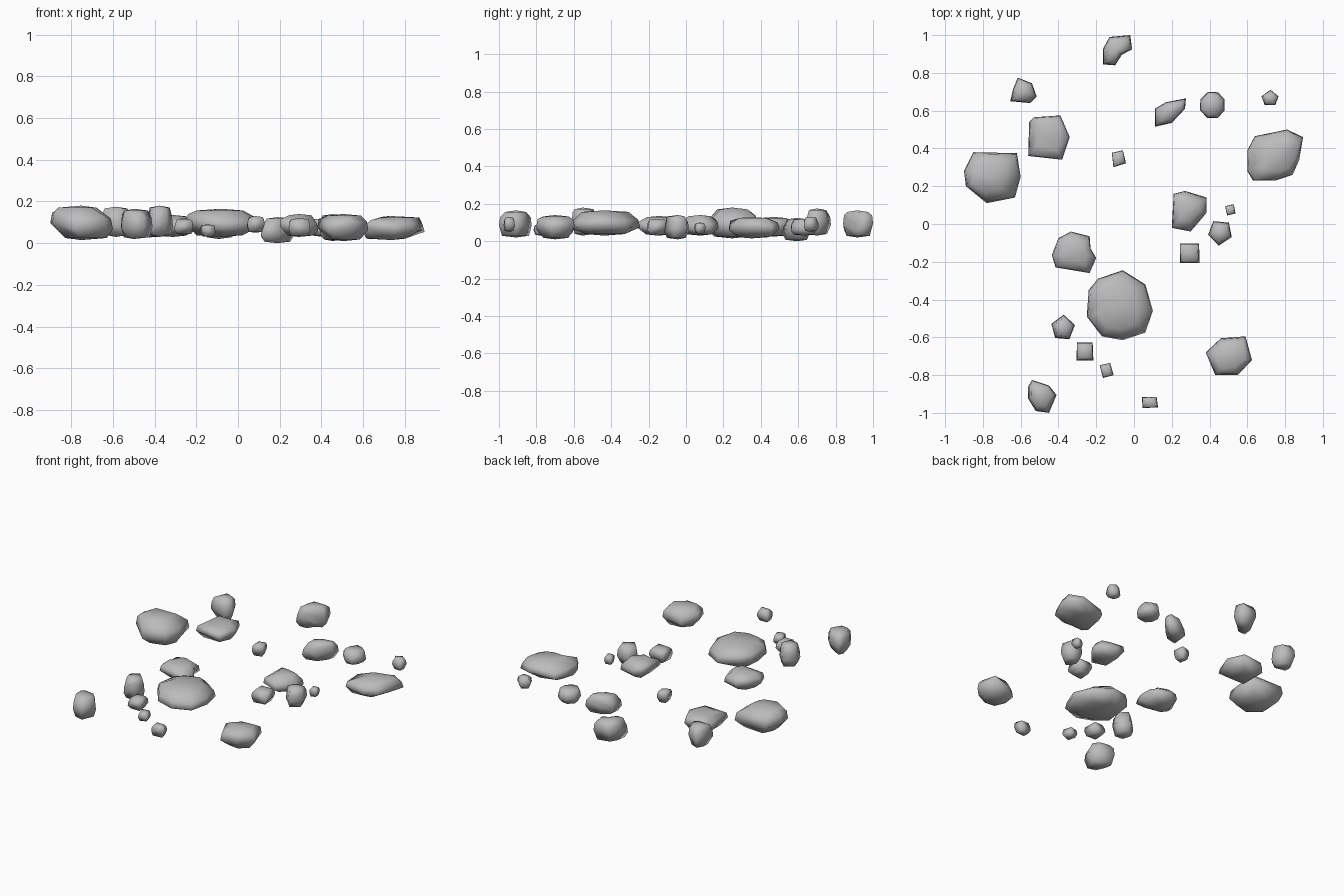
import bpy
import bmesh
import math
import random

random.seed(4)

cube = bpy.data.objects.get("Cube")
if cube:
    bpy.data.objects.remove(cube, do_unlink=True)

# One plain grey for every stone
grey = bpy.data.materials.new("stone_grey")
grey.use_nodes = True
grey.diffuse_color = (0.5, 0.5, 0.5, 1)
grey.node_tree.nodes["Principled BSDF"].inputs["Base Color"].default_value = grey.diffuse_color

# Cap widths: flat boulders taper more than chunky stones
FLAT, CHUNKY = 0.62, 0.72


def add_stone(name, outline, bottom, top, cap=FLAT, lean=0.0):
    """Loft a rounded stone through shrinking copies of its plan outline."""
    height = top - bottom
    count = len(outline)
    cx = sum(p[0] for p in outline) / count
    cy = sum(p[1] for p in outline) / count
    bm = bmesh.new()
    rings = []
    # Each corner keeps its own small rise so the rim is uneven
    rise = [random.uniform(-0.13, 0.13) for _ in outline]
    for level, width in [(0.06, cap), (0.4, 1.0), (0.7, 0.94), (0.94, cap)]:
        is_cap = width == cap
        ring = []
        for (px, py), lift in zip(outline, rise):
            spread = width * random.uniform(0.85, 1.15) if is_cap else width
            z = level if is_cap else level + lift
            shift = lean * (level - 0.5) if is_cap else 0
            ring.append(bm.verts.new((cx + (px - cx) * spread + shift,
                                      cy + (py - cy) * spread,
                                      bottom + height * z)))
        rings.append(ring)
    for low, high in zip(rings, rings[1:]):
        for i in range(count):
            j = (i + 1) % count
            bm.faces.new((low[i], low[j], high[j], high[i]))
    # Shallow peaks close the underside and the crown
    for ring, z in ((rings[0], bottom), (rings[-1], top)):
        peak = bm.verts.new((cx, cy, z))
        for i in range(count):
            bm.faces.new((ring[i], ring[(i + 1) % count], peak))
    bmesh.ops.recalc_face_normals(bm, faces=bm.faces)
    for face in bm.faces:
        face.smooth = True
    mesh = bpy.data.meshes.new(name)
    bm.to_mesh(mesh)
    bm.free()
    mesh.materials.append(grey)
    stone = bpy.data.objects.new(name, mesh)
    bpy.context.collection.objects.link(stone)


def rough_outline(x, y, width, depth, sides, turn):
    """Uneven polygon stretched to fill the given plan size."""
    points = []
    for i in range(sides):
        angle = math.radians(turn) + math.tau * (i + random.uniform(-0.08, 0.08)) / sides
        points.append((math.cos(angle), math.sin(angle)))
    xs, ys = zip(*points)

    def fit(value, values, centre, size):
        return centre + size * ((value - min(values)) / (max(values) - min(values)) - 0.5)

    return [(fit(px, xs, x, width), fit(py, ys, y, depth)) for px, py in points]


# Boulders and larger stones, each from its own plan outline
add_stone("centre_boulder",
          [(-.06, -.245), (.06, -.32), (.1, -.46), (.06, -.575), (-.06, -.615),
           (-.17, -.595), (-.25, -.49), (-.24, -.35), (-.19, -.29)], .03, .165)
add_stone("left_boulder",
          [(-.85, .38), (-.62, .375), (-.6, .25), (-.63, .14), (-.78, .11),
           (-.89, .2), (-.9, .28)], .015, .18, lean=-.04)
add_stone("right_boulder",
          [(.64, .465), (.81, .5), (.895, .46), (.875, .34), (.84, .26),
           (.75, .23), (.63, .23), (.6, .28), (.6, .39)], .015, .13, lean=.06)
add_stone("back_left_block",
          [(-.53, .565), (-.39, .575), (-.34, .46), (-.38, .34), (-.56, .36), (-.555, .54)],
          .025, .13)
add_stone("middle_right_stone",
          [(.21, .16), (.27, .175), (.385, .14), (.385, .06), (.3, -.04), (.2, -.02)],
          .03, .14)
add_stone("middle_left_stone",
          [(-.335, -.04), (-.235, -.065), (-.23, -.13), (-.2, -.18), (-.235, -.26),
           (-.415, -.23), (-.435, -.165), (-.4, -.075)], .03, .135)
add_stone("front_right_stone",
          [(.46, -.605), (.59, -.595), (.625, -.72), (.55, -.8), (.43, -.8), (.38, -.68)],
          .01, .14)
add_stone("front_left_stone",
          [(-.54, -.825), (-.45, -.855), (-.41, -.905), (-.45, -1), (-.52, -.99),
           (-.56, -.925), (-.56, -.86)], .02, .165, CHUNKY)
add_stone("back_bent_stone",
          [(-.13, .99), (-.02, 1), (-.01, .925), (-.065, .895), (-.1, .84),
           (-.165, .845), (-.165, .925)], .02, .165, CHUNKY)
add_stone("back_slanted_stone",
          [(.11, .61), (.17, .645), (.275, .665), (.27, .61), (.2, .535), (.11, .515)],
          0, .125, CHUNKY)
add_stone("back_left_wedge",
          [(-.615, .775), (-.54, .745), (-.515, .675), (-.55, .64), (-.655, .65),
           (-.64, .715)], .03, .175, CHUNKY)

# Pebbles: name, x, y, width, depth, bottom, top, sides, turn
PEBBLES = [
    ("back_right_pebble", .415, .63, .13, .14, .03, .12, 8, 22),
    ("far_right_pebble", .72, .67, .09, .08, .05, .13, 5, 90),
    ("back_centre_pebble", -.08, .345, .075, .09, .05, .13, 4, 60),
    ("tiny_right_pebble", .51, .075, .055, .06, .04, .1, 4, 55),
    ("right_pebble", .455, -.05, .125, .13, .01, .14, 5, 120),
    ("inner_right_pebble", .295, -.155, .105, .105, .03, .12, 4, 50),
    ("left_pebble", -.375, -.545, .125, .13, .03, .18, 5, 90),
    ("inner_left_pebble", -.26, -.675, .09, .095, .04, .12, 4, 45),
    ("front_centre_pebble", -.145, -.775, .075, .08, .03, .09, 4, 60),
    ("front_pebble", .085, -.945, .085, .06, .05, .13, 4, 45),
]
for name, x, y, width, depth, bottom, top, sides, turn in PEBBLES:
    add_stone(name, rough_outline(x, y, width, depth, sides, turn), bottom, top, CHUNKY)
